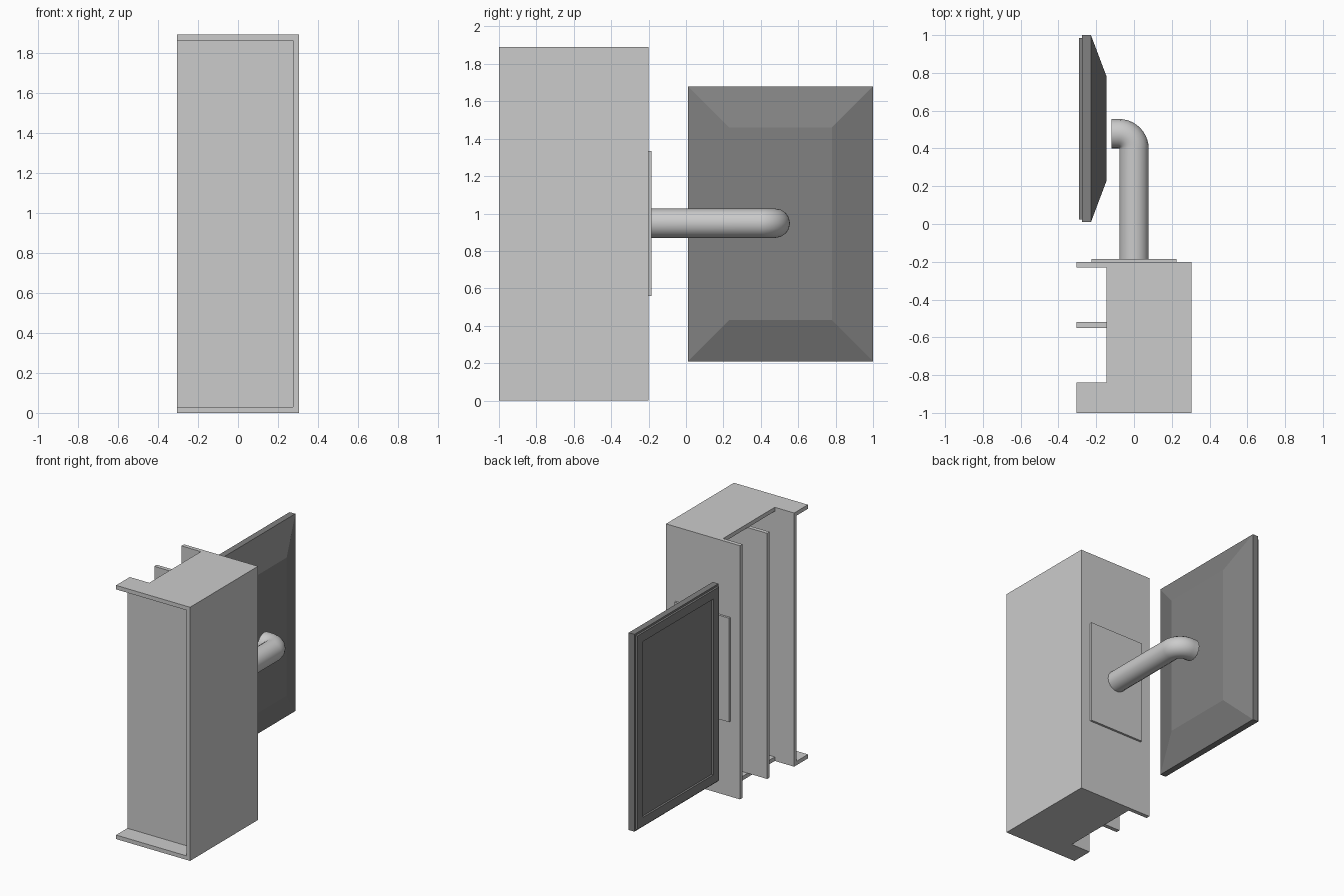
import bpy, bmesh, math
from mathutils import Vector

if "Cube" in bpy.data.objects:
    bpy.data.objects.remove(bpy.data.objects["Cube"])


def make_mesh(name, bm):
    bmesh.ops.recalc_face_normals(bm, faces=bm.faces)
    me = bpy.data.meshes.new(name)
    bm.to_mesh(me)
    bm.free()
    ob = bpy.data.objects.new(name, me)
    bpy.context.collection.objects.link(ob)
    return ob


def box(name, x, y, z):
    bm = bmesh.new()
    bmesh.ops.create_cube(bm, size=1)
    for v in bm.verts:
        v.co = Vector([(r[0] + r[1]) / 2 + c * (r[1] - r[0]) for c, r in zip(v.co, (x, y, z))])
    return make_mesh(name, bm)


def plate(name, outline, z0, z1):
    bm = bmesh.new()
    face = bm.faces.new([bm.verts.new((x, y, z0)) for x, y in outline])
    ext = bmesh.ops.extrude_face_region(bm, geom=[face], use_keep_orig=True)
    for g in ext["geom"]:
        if isinstance(g, bmesh.types.BMVert):
            g.co.z = z1
    return make_mesh(name, bm)


# Housing: notched top and bottom plates, walls and shelves
H, T = 1.89, 0.03
notched = [(-0.305, -1), (0.305, -1), (0.305, -0.2), (-0.145, -0.2),
           (-0.145, -0.838), (-0.305, -0.838)]
plate("housing_bottom", notched, 0, T)
plate("housing_top", notched, H - T, H)
box("housing_side_wall", (0.275, 0.305), (-1, -0.2), (0, H))
box("housing_rear_wall", (-0.305, 0.305), (-0.23, -0.2), (0, H))
box("housing_divider", (-0.305, 0.275), (-0.55, -0.52), (T, H - T))
box("housing_front_panel", (-0.305, 0.275), (-0.868, -0.838), (T, H - T))

# Mounting plate on the rear wall
box("mounting_plate", (-0.225, 0.225), (-0.2, -0.184), (0.56, 1.335))

# Bent support arm
R = 0.078
cu = bpy.data.curves.new("support_arm", "CURVE")
cu.dimensions = "3D"
cu.bevel_depth = R
cu.bevel_resolution = 6
cu.use_fill_caps = True
path = [(0, -0.19)]
path += [(-0.08 + 0.08 * math.cos(a), 0.398 + 0.08 * math.sin(a))
         for a in (math.radians(90 * i / 10) for i in range(11))]
path += [(-0.12, 0.478)]
sp = cu.splines.new("POLY")
sp.points.add(len(path) - 1)
for p, (x, y) in zip(sp.points, path):
    p.co = (x, y, 0.948, 1)
arm = bpy.data.objects.new("support_arm", cu)
bpy.context.collection.objects.link(arm)
bpy.context.view_layer.objects.active = arm
arm.select_set(True)
bpy.ops.object.convert(target="MESH")
bpy.ops.object.shade_smooth_by_angle(angle=math.radians(40))

# Monitor: rectangular rings (x, inset) from tapered back to recessed screen
rings = [(-0.145, 0.22), (-0.228, 0), (-0.275, 0), (-0.275, 0.014),
         (-0.29, 0.014), (-0.29, 0.08), (-0.275, 0.08)]
bm = bmesh.new()
loops = []
for x, i in rings:
    y0, y1, z0, z1 = 0.01 + i, 1 - i, 0.21 + i, 1.68 - i
    loops.append([bm.verts.new((x, y, z)) for y, z in
                  ((y0, z0), (y1, z0), (y1, z1), (y0, z1))])
for a, b in zip(loops, loops[1:]):
    for k in range(4):
        n = (k + 1) % 4
        bm.faces.new((a[k], a[n], b[n], b[k]))
bm.faces.new(loops[0])
bm.faces.new(loops[-1])
monitor = make_mesh("monitor", bm)
dark = bpy.data.materials.new("dark_grey")
dark.diffuse_color = (0.22, 0.22, 0.22, 1)
dark.use_nodes = True
dark.node_tree.nodes["Principled BSDF"].inputs["Base Color"].default_value = dark.diffuse_color
monitor.data.materials.append(dark)
